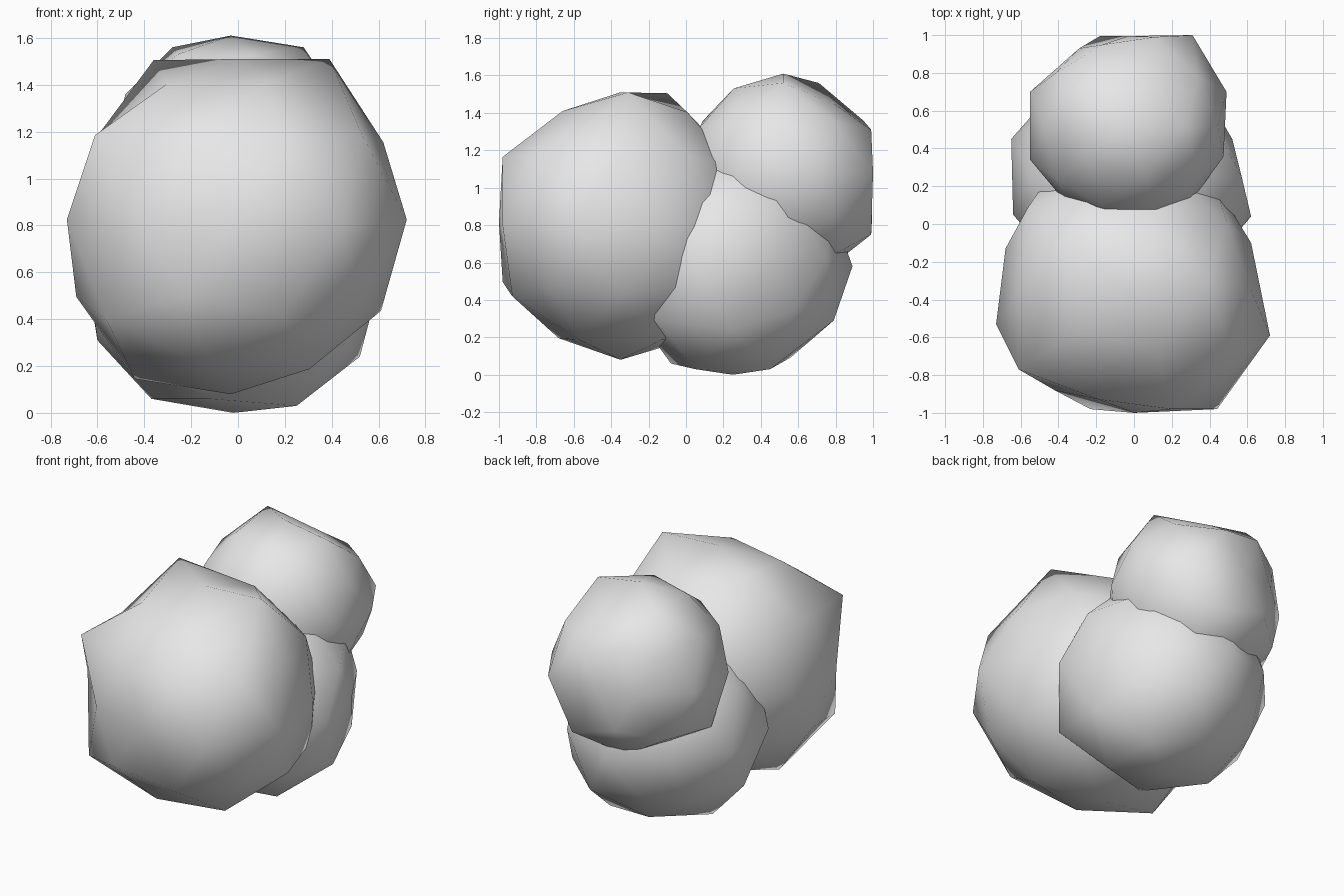
import bpy
import bmesh
from mathutils import Vector

grey = bpy.data.materials.new("light_grey")
grey.diffuse_color = (0.8, 0.8, 0.8, 1)


def lump(name, center, radius, pulls):
    """Smooth 80-sided ball whose vertices nearest each offset are pulled to it."""
    bm = bmesh.new()
    bmesh.ops.create_icosphere(bm, subdivisions=2, radius=radius)
    rest = {v: v.co.normalized() for v in bm.verts}
    for p in pulls:
        target = Vector(p)
        vert = max(rest, key=lambda v: rest[v].dot(target.normalized()))
        vert.co = target
    for f in bm.faces:
        f.smooth = True
    mesh = bpy.data.meshes.new(name)
    bm.to_mesh(mesh)
    bm.free()
    mesh.materials.append(grey)
    obj = bpy.data.objects.new(name, mesh)
    obj.location = center
    bpy.context.collection.objects.link(obj)
    return obj


# Large front lump
lump("front_lump", (0, -0.35, 0.795), 0.715, [
    (-0.36, 0.25, 0.71), (0.39, 0.04, 0.715),      # raised upper corners
    (-0.61, -0.42, 0.39), (-0.56, -0.41, -0.40),   # left front corners
    (0.53, -0.38, 0.39),                           # right front corner
    (-0.44, 0.0, -0.65), (-0.03, 0.0, -0.715),     # underside
    (-0.12, -0.33, -0.60), (0.12, -0.31, 0.615),
    (0.72, -0.24, 0.03), (-0.73, -0.18, 0.03),     # widest side points
    (0.62, 0.25, 0.0), (0.44, -0.63, 0.0),
    (-0.69, 0.0, -0.30), (0.62, 0.0, 0.36),
    (0.0, -0.65, 0.02), (0.20, -0.63, 0.37),       # blunt front
    (-0.23, -0.63, -0.30), (0.61, 0.0, -0.36),
    (-0.42, -0.53, 0.0),
    (-0.56, 0.44, 0.33), (-0.45, 0.60, 0.0),       # back left
])

# Small upper back lump
lump("upper_lump", (-0.03, 0.52, 1.08), 0.53, [
    (-0.25, 0.19, 0.48), (0.31, 0.0, 0.48),        # top shoulders
    (0.09, 0.27, 0.37),
    (0.34, 0.48, 0.0), (0.14, 0.47, 0.23),         # flattened back
    (0.0, 0.475, 0.0), (-0.26, 0.41, 0.0),
    (-0.15, 0.475, -0.24), (0.17, 0.47, -0.33),
    (-0.38, 0.28, -0.31), (-0.52, 0.0, -0.29),     # lower rim
    (-0.09, 0.28, -0.48), (0.25, 0.19, -0.48),
    (-0.52, 0.18, 0.0), (-0.52, -0.18, 0.0),       # sides
    (0.52, 0.18, 0.0),
])

# Lower back lump
lump("lower_lump", (-0.02, 0.25, 0.62), 0.62, [
    (0.26, 0.20, -0.59), (-0.35, 0.0, -0.56),      # underside
    (0.27, -0.20, -0.59), (-0.10, -0.33, -0.56),
    (0.47, -0.41, -0.33),                          # forward lower corner
    (-0.58, 0.0, -0.31), (0.54, 0.0, -0.38),
    (-0.63, 0.20, 0.0), (-0.62, -0.20, 0.0),       # widest side points
    (0.64, -0.21, 0.0), (0.54, 0.20, 0.0), (0.59, 0.0, 0.27),
    (0.17, 0.54, -0.33), (0.0, 0.64, -0.04),       # back
])
